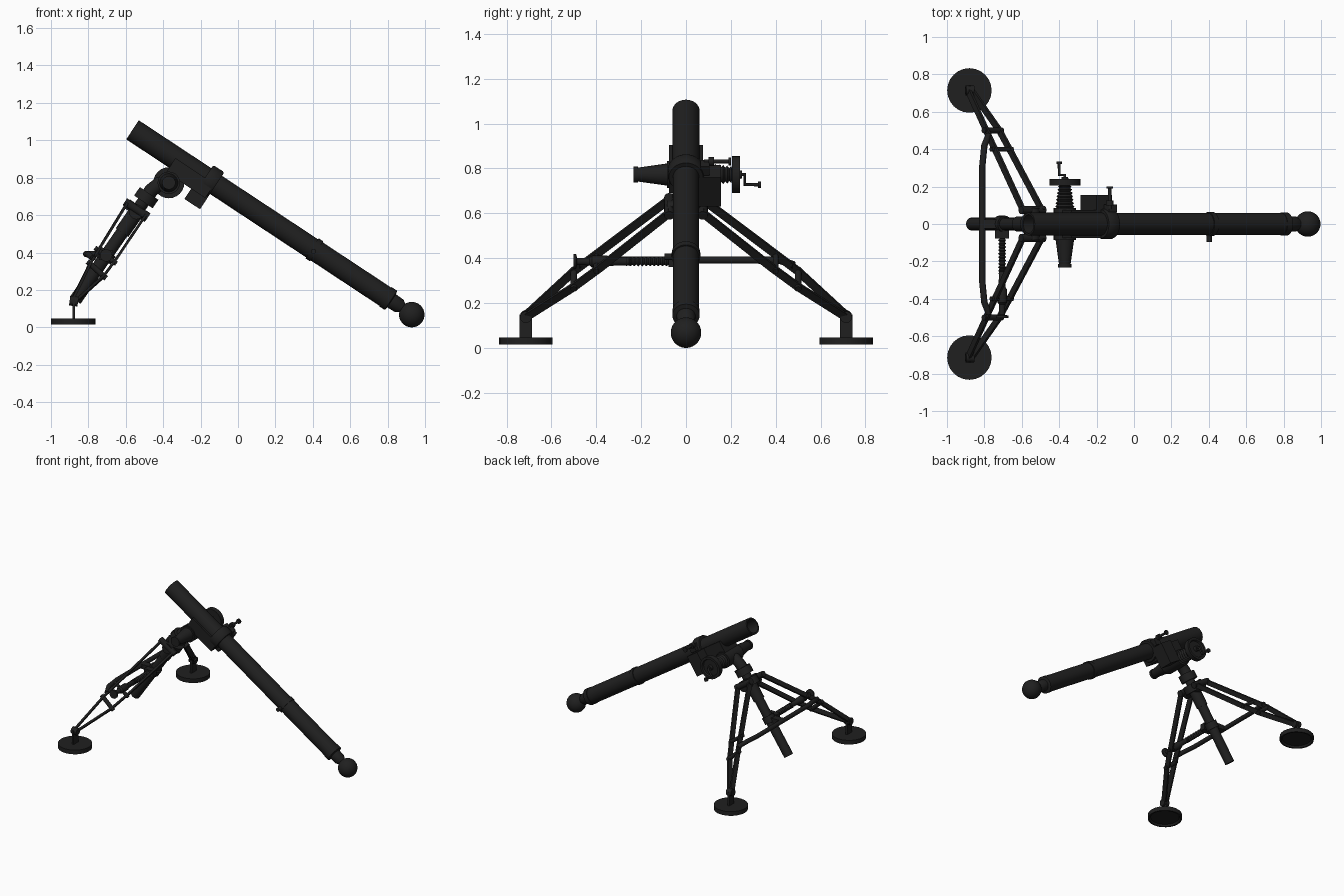
import bpy, bmesh, math
from mathutils import Vector, Matrix

cube = bpy.data.objects.get("Cube")
if cube:
    bpy.data.objects.remove(cube)

black = bpy.data.materials.new("gunmetal black")
black.use_nodes = True
COLOUR = (0.014, 0.014, 0.014, 1)
black.diffuse_color = COLOUR
black.node_tree.nodes["Principled BSDF"].inputs["Base Color"].default_value = COLOUR


def finish(name, bm):
    bmesh.ops.recalc_face_normals(bm, faces=bm.faces)
    mesh = bpy.data.meshes.new(name)
    bm.to_mesh(mesh)
    bm.free()
    mesh.materials.append(black)
    obj = bpy.data.objects.new(name, mesh)
    bpy.context.collection.objects.link(obj)
    bpy.ops.object.select_all(action='DESELECT')
    obj.select_set(True)
    bpy.context.view_layer.objects.active = obj
    bpy.ops.object.shade_smooth_by_angle(angle=math.radians(35))
    return obj


def lathe(name, origin, direction, profile, sides=24):
    """Turn (distance, radius) points around an axis."""
    bm = bmesh.new()
    verts = [bm.verts.new((r, 0, t)) for t, r in profile]
    edges = [bm.edges.new(pair) for pair in zip(verts, verts[1:])]
    bmesh.ops.spin(bm, geom=verts + edges, axis=(0, 0, 1), cent=(0, 0, 0),
                   angle=math.tau, steps=sides, use_merge=False)
    bmesh.ops.remove_doubles(bm, verts=bm.verts, dist=1e-5)
    turn = Vector(direction).to_track_quat('Z', 'Y').to_matrix().to_4x4()
    bm.transform(Matrix.Translation(origin) @ turn)
    return finish(name, bm)


def rod(name, p, q, r, r2=None, sides=20):
    d = Vector(q) - Vector(p)
    end = r if r2 is None else r2
    return lathe(name, p, d, [(0, 0), (0, r), (d.length, end), (d.length, 0)], sides)


def add_box(bm, centre, size, x_axis, z_axis):
    z = Vector(z_axis).normalized()
    y = z.cross(Vector(x_axis)).normalized()
    x = y.cross(z)
    frame = Matrix((x, y, z)).transposed().to_4x4()
    bmesh.ops.create_cube(bm, size=1, matrix=Matrix.Translation(centre) @ frame
                          @ Matrix.Diagonal((*size, 1)))


def box(name, centre, size, x_axis=(1, 0, 0), z_axis=(0, 0, 1)):
    bm = bmesh.new()
    add_box(bm, centre, size, x_axis, z_axis)
    return finish(name, bm)


def flat_bar(name, points, thick, width, thin_axis):
    bm = bmesh.new()
    pts = [Vector(p) for p in points]
    for p, q in zip(pts, pts[1:]):
        add_box(bm, (p + q) / 2, (thick, width, (q - p).length + 0.008), thin_axis, q - p)
    return finish(name, bm)


def wire(name, points, r):
    curve = bpy.data.curves.new(name, 'CURVE')
    curve.dimensions = '3D'
    curve.bevel_depth = r
    curve.bevel_resolution = 3
    curve.use_fill_caps = True
    spline = curve.splines.new('POLY')
    spline.points.add(len(points) - 1)
    for sp, p in zip(spline.points, points):
        sp.co = (*p, 1)
    obj = bpy.data.objects.new(name, curve)
    bpy.context.collection.objects.link(obj)
    curve.materials.append(black)
    return obj


# Barrel axis frame: distance along, offset across
MUZZLE = Vector((-0.564, 0, 1.056))
BREECH = Vector((0.93, 0, 0.07))
AXIS = (BREECH - MUZZLE).normalized()
UP = Vector((-AXIS.z, 0, AXIS.x))


def on_barrel(s, n=0, y=0):
    return MUZZLE + AXIS * s + UP * n + Vector((0, y, 0))


# Hollow barrel with ring, breech band and neck
lathe("barrel", MUZZLE, AXIS, [
    (1.4, 0), (1.4, 0.05), (0, 0.05), (0, 0.061), (0.48, 0.061), (0.48, 0.058),
    (1.15, 0.058), (1.15, 0.064), (1.18, 0.064), (1.18, 0.058), (1.62, 0.058),
    (1.62, 0.061), (1.655, 0.061), (1.66, 0.042), (1.71, 0.04), (1.73, 0.026),
    (1.77, 0.026), (1.77, 0)], 32)
bm = bmesh.new()
bmesh.ops.create_uvsphere(bm, u_segments=32, v_segments=20, radius=0.068,
                          matrix=Matrix.Translation((0.929, 0, 0.068)))
finish("breech_ball", bm)
rod("ring_stud", on_barrel(1.165, -0.01, -0.05), on_barrel(1.165, -0.01, -0.095), 0.014)

# Clamp collar and cradle
lathe("clamp_collar", on_barrel(0.465), AXIS,
      [(0, 0.055), (0, 0.076), (0.01, 0.081), (0.06, 0.081), (0.07, 0.076), (0.07, 0.055)], 32)
box("cradle", on_barrel(0.4, -0.045), (0.25, 0.15, 0.09), AXIS, UP)
box("gear_box", on_barrel(0.485, -0.078, 0.103), (0.1, 0.105, 0.155), AXIS, UP)
box("clamp_lug", on_barrel(0.505, 0.03, 0.085), (0.05, 0.04, 0.05), AXIS, UP)
rod("clamp_screw", (-0.13, 0.08, 0.832), (-0.13, 0.2, 0.832), 0.009)
rod("clamp_screw_nut", (-0.13, 0.1, 0.832), (-0.13, 0.125, 0.832), 0.02)
rod("clamp_screw_grip", (-0.13, 0.19, 0.832), (-0.13, 0.2, 0.832), 0.018)

# Traversing gear with bellows, handwheel and crank
PIVOT = Vector((-0.37, 0, 0.773))
rod("traverse_cone", PIVOT - Vector((0, 0.08, 0)), PIVOT - Vector((0, 0.215, 0)), 0.05, 0.031)
rod("traverse_cap", PIVOT - Vector((0, 0.215, 0)), PIVOT - Vector((0, 0.233, 0)), 0.036)
rod("traverse_body", PIVOT - Vector((0, 0.085, 0)), PIVOT + Vector((0, 0.085, 0)), 0.06)
ribs = [(0, 0)]
for i in range(7):
    r = 0.052 - 0.0025 * i
    ribs += [(0.018 * i, r - 0.008), (0.018 * i + 0.009, r)]
lathe("traverse_bellows", PIVOT + Vector((0, 0.085, 0)), (0, 1, 0), ribs + [(0.13, 0)])
lathe("handwheel", PIVOT + Vector((0, 0.205, 0)), (0, 1, 0), [
    (0, 0), (0, 0.083), (0.036, 0.083), (0.036, 0.065), (0.024, 0.06),
    (0.024, 0.02), (0.045, 0.018), (0.045, 0)])
wire("crank", [PIVOT + Vector(p) for p in
               ((0, 0.23, 0), (0, 0.262, 0), (-0.03, 0.262, -0.045), (-0.03, 0.33, -0.045))], 0.008)
rod("crank_grip", PIVOT + Vector((-0.03, 0.322, -0.045)),
    PIVOT + Vector((-0.03, 0.335, -0.045)), 0.015)

# Elevating column, with elbow and collars
TOP = Vector((-0.472, 0, 0.72))
FOOT = Vector((-0.87, 0, 0.145))
DOWN = (FOOT - TOP).normalized()
SIDE = Vector((-DOWN.z, 0, DOWN.x))


def on_column(s, n=0, y=0):
    return TOP + DOWN * s + SIDE * n + Vector((0, y, 0))


wire("elbow", [PIVOT, PIVOT + Vector((-0.05, 0, -0.005)), on_column(-0.015), on_column(0.03)], 0.04)
rod("column", on_column(0), FOOT, 0.034)
rod("column_sleeve", on_column(0.1), on_column(0.26), 0.041)
rod("upper_collar", on_column(0.005), on_column(0.06), 0.06)
rod("lower_collar", on_column(0.09), on_column(0.145), 0.066)
rod("leg_hinge", on_column(0.125, 0, -0.085), on_column(0.125, 0, 0.085), 0.04)
rod("column_clamp", on_column(0.385), on_column(0.435), 0.045)

# Legs: paired flat rails meeting at a round foot
for side, s in (("left", 1), ("right", -1)):
    def at(x, y, z):
        return Vector((x, s * y, z))
    flat_bar(side + "_inner_rail", [at(-0.49, 0.07, 0.605), at(-0.655, 0.38, 0.36),
                                    at(-0.72, 0.5, 0.272), at(-0.87, 0.714, 0.137)],
             0.014, 0.036, SIDE)
    flat_bar(side + "_outer_rail", [at(-0.592, 0.07, 0.665), at(-0.79, 0.5, 0.342),
                                    at(-0.887, 0.714, 0.145)], 0.014, 0.036, SIDE)
    rod(side + "_rail_head", at(-0.48, 0.075, 0.59), at(-0.605, 0.075, 0.672), 0.022)
    rod(side + "_upper_spacer", at(-0.65, 0.4, 0.34), at(-0.765, 0.4, 0.425), 0.013)
    rod(side + "_lower_spacer", at(-0.705, 0.5, 0.262), at(-0.805, 0.5, 0.352), 0.015)
    rod(side + "_ankle_pin", at(-0.855, 0.714, 0.137), at(-0.9, 0.714, 0.143), 0.026)
    box(side + "_foot_post", at(-0.879, 0.714, 0.095), (0.014, 0.056, 0.11))
    lathe(side + "_foot_disc", at(-0.88, 0.714, 0.015), (0, 0, 1), [
        (0.012, 0), (0.012, 0.1), (0, 0.108), (0, 0.119), (0.032, 0.119), (0.032, 0)])

# Spreader bar between the legs
wire("spreader_bar", [(-0.775, -0.48, 0.37), (-0.8, -0.42, 0.39), (-0.812, -0.3, 0.392),
                      (-0.812, 0.3, 0.392), (-0.8, 0.42, 0.39), (-0.775, 0.48, 0.37)], 0.017)
box("spreader_bracket", (-0.76, 0, 0.39), (0.1, 0.05, 0.035))

# Levelling screw on the right leg
LEVEL = Vector((-0.705, -0.02, 0.385))
box("screw_block", LEVEL - Vector((0, 0.035, 0)), (0.075, 0.045, 0.05))
thread = [(0, 0)]
for i in range(12):
    thread += [(0.018 * i, 0.014), (0.018 * i + 0.009, 0.021)]
lathe("levelling_screw", LEVEL - Vector((0, 0.04, 0)), (0, -1, 0), thread + [(0.215, 0)], 16)
lathe("levelling_sleeve", LEVEL - Vector((0, 0.22, 0)), (0, -1, 0), [
    (0, 0), (0, 0.017), (0.1, 0.019), (0.11, 0.026), (0.18, 0.026), (0.19, 0.017),
    (0.245, 0.015), (0.25, 0.033), (0.262, 0.033), (0.262, 0)])
